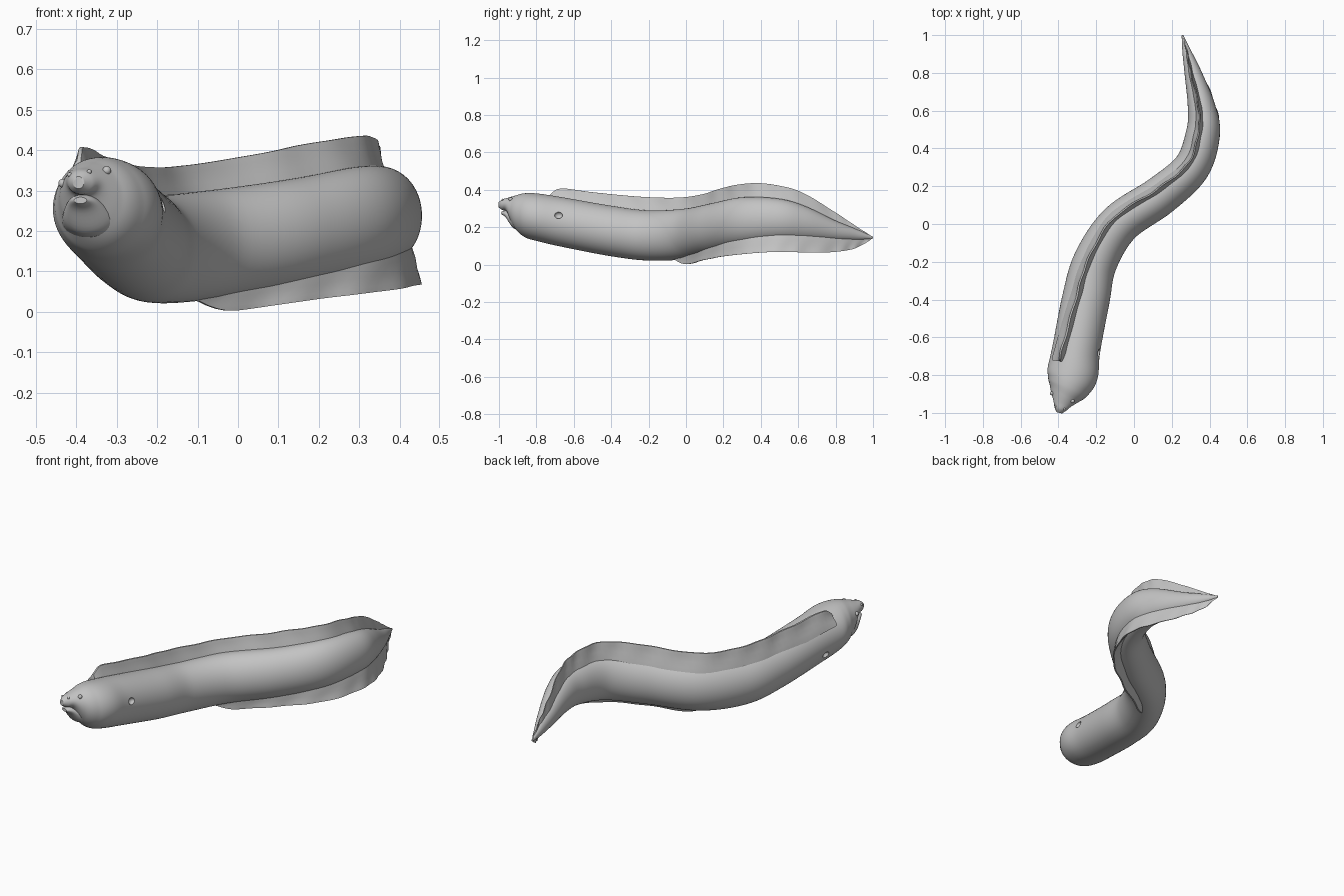
import bpy
import bmesh
import math
from mathutils import Vector

cube = bpy.data.objects.get("Cube")
if cube:
    bpy.data.objects.remove(cube, do_unlink=True)

skin = bpy.data.materials.new("grey skin")
skin.use_nodes = True
skin.diffuse_color = (0.55, 0.55, 0.55, 1)
skin.node_tree.nodes["Principled BSDF"].inputs["Base Color"].default_value = skin.diffuse_color

# Stations from snout to tail: x, y, half width, bottom, top
BODY = [
    (-.395, -1, .014, .305, .335), (-.39, -.98, .032, .292, .35),
    (-.38, -.95, .05, .28, .358), (-.365, -.91, .082, .2, .37),
    (-.345, -.86, .115, .148, .382), (-.325, -.79, .135, .125, .38),
    (-.305, -.66, .127, .095, .36), (-.255, -.4, .126, .045, .315),
    (-.205, -.2, .117, .022, .29), (-.077, 0, .11, .03, .3),
    (.14, .15, .105, .065, .33), (.305, .3, .097, .1, .36),
    (.365, .48, .09, .122, .355), (.357, .62, .073, .125, .32),
    (.312, .8, .045, .125, .235), (.28, .91, .024, .13, .19),
    (.256, 1, .004, .14, .15),
]
JAW = [
    (-.39, -.985, .016, .268, .284), (-.385, -.96, .036, .25, .29),
    (-.375, -.92, .06, .195, .285), (-.36, -.87, .08, .18, .27),
]
# Fin edges along the body: y, sideways lean, height of the edge
DORSAL = [
    (-.75, -.08, .36), (-.72, -.08, .39), (-.67, -.075, .408),
    (-.5, -.06, .386), (-.2, -.04, .36), (0, -.045, .365),
    (.2, -.035, .418), (.35, -.025, .436), (.48, -.025, .425),
    (.62, -.015, .388), (.8, -.01, .28), (.91, 0, .205), (1, 0, .148),
]
VENTRAL = [
    (-.07, .02, .04), (-.02, .03, .015), (.04, .035, .003),
    (.15, .05, .028), (.3, .07, .052), (.48, .085, .068),
    (.7, .06, .064), (.85, .03, .076), (.93, .01, .1), (1, 0, .142),
]


def spline(rows, steps):
    """Smoothly interpolate table rows."""
    result = []
    last = len(rows) - 1
    for i in range(last):
        a, b, c, d = (rows[max(0, min(last, i + k))] for k in (-1, 0, 1, 2))
        for s in range(steps):
            t = s / steps
            result.append(tuple(
                q + t * ((r - p) + t * ((2 * p - 5 * q + 4 * r - w) + t * (3 * q - p - 3 * r + w))) / 2
                for p, q, r, w in zip(a, b, c, d)))
    return result + [rows[-1]]


def side_vector(stations, i):
    """Horizontal direction square to the spine at a station."""
    a = stations[max(i - 1, 0)]
    b = stations[min(i + 1, len(stations) - 1)]
    return Vector((b[1] - a[1], a[0] - b[0], 0)).normalized()


def section_point(stations, i, angle):
    x, y, half, low, high = stations[i]
    centre = Vector((x, y, (low + high) / 2))
    rise = (high - low) / 2 * math.sin(angle)
    return centre + side_vector(stations, i) * half * math.cos(angle) + Vector((0, 0, rise))


def finish(obj):
    obj.data.materials.clear()
    obj.data.materials.append(skin)
    bpy.ops.object.select_all(action="DESELECT")
    obj.select_set(True)
    bpy.context.view_layer.objects.active = obj
    bpy.ops.object.shade_smooth_by_angle(angle=math.radians(50))


def loft(name, rings):
    """Join closed rings into one capped skin."""
    bm = bmesh.new()
    loops = [[bm.verts.new(p) for p in ring] for ring in rings]
    count = len(loops[0])
    for a, b in zip(loops, loops[1:]):
        for k in range(count):
            n = (k + 1) % count
            bm.faces.new((a[k], a[n], b[n], b[k]))
    bm.faces.new(loops[0])
    bm.faces.new(loops[-1])
    bmesh.ops.recalc_face_normals(bm, faces=bm.faces)
    mesh = bpy.data.meshes.new(name)
    bm.to_mesh(mesh)
    bm.free()
    obj = bpy.data.objects.new(name, mesh)
    bpy.context.collection.objects.link(obj)
    finish(obj)
    return obj


def tube(name, stations, sides):
    angles = [2 * math.pi * k / sides for k in range(sides)]
    return loft(name, [[section_point(stations, i, a) for a in angles]
                       for i in range(len(stations))])


def at_height(table, y):
    """Lean and edge height of a fin at a place along the body."""
    for a, b in zip(table, table[1:]):
        if a[0] <= y <= b[0]:
            t = (y - a[0]) / (b[0] - a[0])
            return [p + t * (q - p) for p, q in zip(a[1:], b[1:])]


def fin(name, table, up):
    """Tapered, gently rippled blade rooted inside the body."""
    edge = spline(table, 6)
    rings = []
    for i, (x, y, half, low, high) in enumerate(spine):
        found = at_height(edge, y)
        if not found:
            continue
        lean, tip = found
        side = side_vector(spine, i)
        root = (low + high) / 2 + up * (high - low) * 0.3
        base_lean = lean if up > 0 else lean * 0.4
        left, right = [], []
        for t, thick in ((0, .3), (.35, .22), (.6, .12), (.85, .07), (1, .035)):
            z = root + (tip - root) * t
            ripple = 0.003 * t * math.sin(i * 1.1 + t * 3)
            shift = base_lean + (lean - base_lean) * t + ripple
            centre = Vector((x, y, z)) + side * shift
            left.append(centre - side * thick * half)
            right.append(centre + side * thick * half)
        rings.append(left + right[::-1])
    return loft(name, rings)


def ball(name, place, radius, scale=(1, 1, 1)):
    bpy.ops.mesh.primitive_uv_sphere_add(segments=20, ring_count=12, radius=radius, location=place)
    obj = bpy.context.object
    obj.name = name
    obj.scale = scale
    finish(obj)
    return obj


def station_near(y):
    return min(range(len(spine)), key=lambda i: abs(spine[i][1] - y))


# Body, jaw and fins
spine = spline(BODY, 8)
body = tube("body", spine, 56)
tube("lower_jaw", spline(JAW, 6), 32)
fin("dorsal_fin", DORSAL, 1)
fin("ventral_fin", VENTRAL, -1)

# Gill openings cut into both flanks
for degrees in (16, 200):
    place = section_point(spine, station_near(-.66), math.radians(degrees))
    cutter = ball("gill_cutter", place, .018, (1, 1.2, 1))
    cutter.hide_render = True
    cut = body.modifiers.new("gill", "BOOLEAN")
    cut.operation = "DIFFERENCE"
    cut.object = cutter
    bpy.context.view_layer.objects.active = body
    bpy.ops.object.modifier_apply(modifier=cut.name)
    bpy.data.objects.remove(cutter, do_unlink=True)
finish(body)

# Eyes and nostril bumps, on the slightly rolled head
for label, turn in (("left", -1), ("right", 1)):
    eye = section_point(spine, station_near(-.92), math.radians(105 + turn * 55))
    ball(label + "_eye", eye, .011)
    nostril = section_point(spine, station_near(-.975), math.radians(100 + turn * 45))
    ball(label + "_nostril", nostril, .006)
